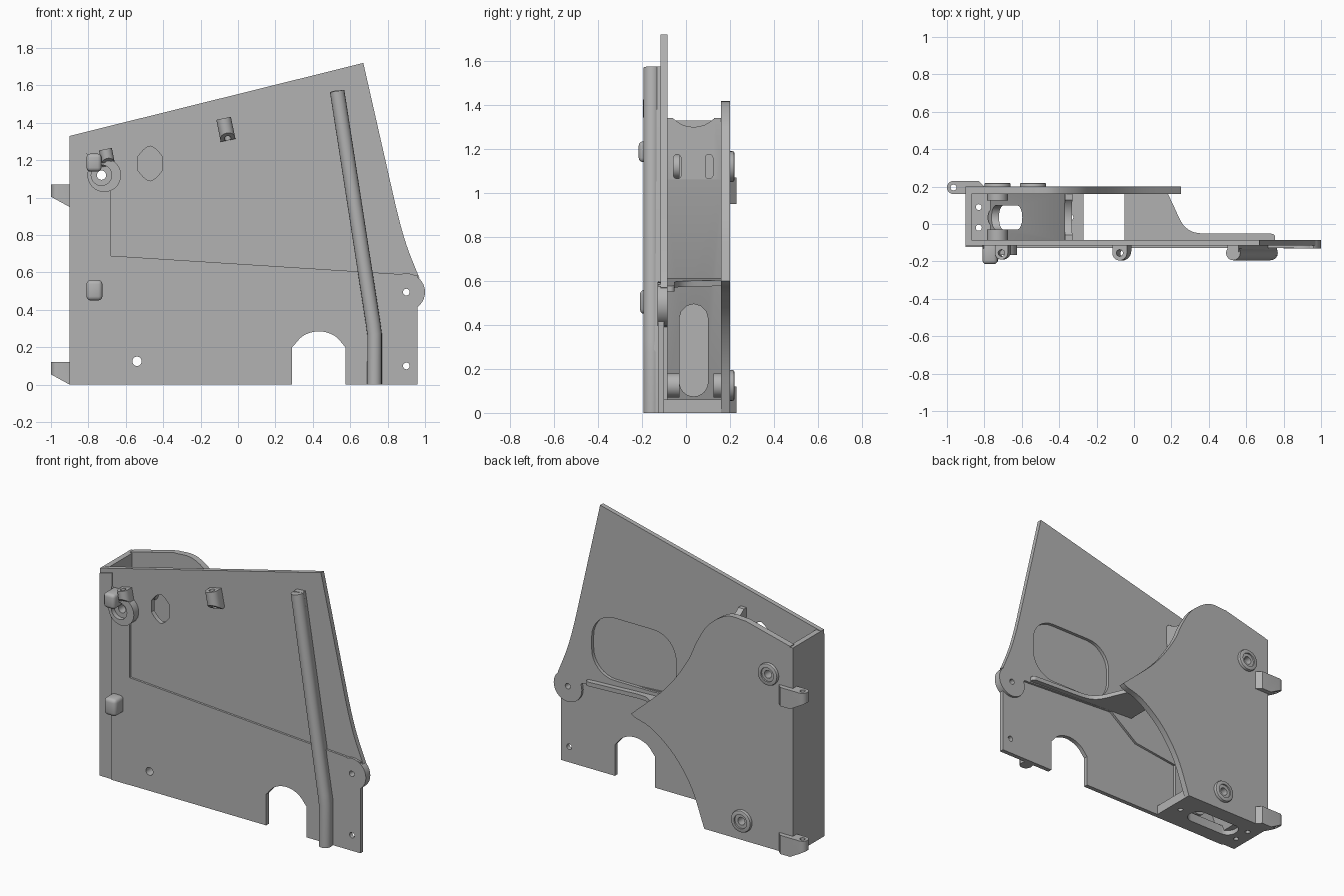
import bpy, bmesh, math
from mathutils import Vector

if "Cube" in bpy.data.objects:
    bpy.data.objects.remove(bpy.data.objects["Cube"], do_unlink=True)

grey = bpy.data.materials.new("plain grey")
grey.use_nodes = True
grey.diffuse_color = (0.45, 0.45, 0.45, 1)
grey.node_tree.nodes["Principled BSDF"].inputs["Base Color"].default_value = (0.45, 0.45, 0.45, 1)
parts = []


def prism(name, pts, a, b, axis="y", keep=True):
    """Extrude a flat outline from a to b along an axis."""
    place = {"x": lambda u, v, d: (d, u, v),
             "y": lambda u, v, d: (u, d, v),
             "z": lambda u, v, d: (u, v, d)}[axis]
    bm = bmesh.new()
    lo, hi = ([bm.verts.new(place(u, v, d)) for u, v in pts] for d in (a, b))
    n = len(pts)
    bm.faces.new(lo)
    bm.faces.new(hi[::-1])
    for i in range(n):
        j = (i + 1) % n
        bm.faces.new((lo[i], hi[i], hi[j], lo[j]))
    bmesh.ops.recalc_face_normals(bm, faces=bm.faces)
    me = bpy.data.meshes.new(name)
    bm.to_mesh(me)
    bm.free()
    me.materials.append(grey)
    ob = bpy.data.objects.new(name, me)
    bpy.context.collection.objects.link(ob)
    if keep:
        parts.append(ob)
    return ob


def arc(cx, cy, r, start=0, end=360, n=32):
    full = end - start == 360
    steps = n if full else n + 1
    angles = [math.radians(start + (end - start) * i / n) for i in range(steps)]
    return [(cx + r * math.cos(t), cy + r * math.sin(t)) for t in angles]


def rect(u0, u1, v0, v1, r=0):
    if not r:
        return [(u0, v0), (u1, v0), (u1, v1), (u0, v1)]
    return (arc(u1 - r, v1 - r, r, 0, 90, 8) + arc(u0 + r, v1 - r, r, 90, 180, 8)
            + arc(u0 + r, v0 + r, r, 180, 270, 8) + arc(u1 - r, v0 + r, r, 270, 360, 8))


def smooth_path(pts, n=6):
    """Catmull-Rom curve through a few points."""
    p = [Vector(q) for q in pts]
    p = [2 * p[0] - p[1]] + p + [2 * p[-1] - p[-2]]
    out = []
    for a, b, c, d in zip(p, p[1:], p[2:], p[3:]):
        for i in range(n):
            t = i / n
            q = 2 * b + (c - a) * t + (2 * a - 5 * b + 4 * c - d) * t**2 + (3 * b - a - 3 * c + d) * t**3
            out.append(tuple(q / 2))
    return out + [tuple(pts[-1])]


def apply_modifiers(ob):
    dg = bpy.context.evaluated_depsgraph_get()
    me = bpy.data.meshes.new_from_object(ob.evaluated_get(dg))
    ob.modifiers.clear()
    ob.data = me


def cut(targets, pts, a, b, axis="y"):
    cutter = prism("cutter", pts, a, b, axis, keep=False)
    cutter.hide_render = True
    for ob in targets:
        mod = ob.modifiers.new("cut", "BOOLEAN")
        mod.operation, mod.solver, mod.object = "DIFFERENCE", "EXACT", cutter
        apply_modifiers(ob)
    bpy.data.objects.remove(cutter, do_unlink=True)


def bevel(ob, width, segments=3):
    mod = ob.modifiers.new("round", "BEVEL")
    mod.width, mod.segments = width, segments
    apply_modifiers(ob)
    return ob


# Front plate: upper layer and the lower panel set slightly forward
flare = smooth_path([(0.97, 0.57), (0.91, 0.72), (0.87, 0.85), (0.84, 0.97)])
upper = prism("front_plate", [(-0.9, 0), (-0.4, 0), (-0.4, 0.39), (-0.09, 0.43), (0.11, 0.58),
              (0.8, 0.54), (0.85, 0.46)] + flare + [(0.67, 1.72), (-0.9, 1.33)], -0.115, -0.085)
arch = smooth_path([(0.29, 0.2), (0.35, 0.262), (0.433, 0.285), (0.515, 0.262), (0.575, 0.2)])
lower = prism("lower_front_panel", [(-0.69, 0), (0.29, 0)] + arch +
              [(0.575, 0), (0.96, 0), (0.96, 0.585), (-0.69, 0.69)], -0.128, -0.1)
ear = prism("pivot_ear", arc(0.9, 0.495, 0.1), -0.13, -0.085)
left_strip = prism("edge_strip", [(-0.9, 0), (-0.81, 0), (-0.81, 1.325), (-0.9, 1.3)], -0.122, -0.09)
mid_strip = prism("hinge_strip", [(-0.81, 0), (-0.68, 0), (-0.68, 1.03), (-0.81, 1.24)], -0.13, -0.09)

# Rear plate of the box
crest = smooth_path([(0.25, 0.6), (0, 0.835), (-0.147, 1.04), (-0.217, 1.19),
                     (-0.3, 1.32), (-0.43, 1.41), (-0.566, 1.413)])
sweep = smooth_path([(-0.27, 0), (-0.18, 0.236), (-0.056, 0.415), (0.1, 0.54), (0.23, 0.585)])
rear = prism("rear_plate", [(-0.88, 0)] + sweep + crest + [(-0.88, 1.335)], 0.16, 0.2)

# Box end wall, floor and slanted inner wall
end_wall = prism("end_wall", rect(-0.9, -0.865, -0.115, 0.2), 0, 1.33, "z")
floor = prism("box_floor", rect(-0.9, -0.27, -0.115, 0.2), 0, 0.06, "z")
cut([floor], rect(-0.78, -0.42, -0.03, 0.1, 0.06), -0.1, 0.1, "z")
for x, y in ((-0.83, 0.09), (-0.83, -0.02), (-0.34, 0.035)):
    cut([floor], arc(x, y, 0.016, n=16), -0.1, 0.1, "z")
baffle = prism("slanted_inner_wall", [(-0.78, 0.03), (-0.74, 0.03), (-0.335, 1.06), (-0.33, 1.34),
               (-0.37, 1.34), (-0.375, 1.06)], -0.1, 0.17)
slot = arc(0.035, 0.43, 0.065, 0, 180, 6) + arc(0.035, 0.14, 0.065, 180, 360, 12)
cut([baffle], slot, -0.85, -0.45, "x")
cut([baffle], arc(0.035, 1.43, 0.13), -0.5, -0.2, "x")
for y in (-0.04, 0.105):
    cut([baffle], rect(y - 0.017, y + 0.017, 1.065, 1.175, 0.016), -0.5, -0.2, "x")

# Sloping shelf with a curved neck and long ledge
neck = smooth_path([(0.18, 0.165), (0.215, 0.09), (0.26, 0.0), (0.31, -0.04), (0.37, -0.052)])
shelf = prism("shelf", [(-0.05, -0.1)] + [(-0.05, 0.165)] + neck +
              arc(0.735, -0.072, 0.02, 90, 0, 6) + [(0.755, -0.1)], 0.585, 0.612, "z")
for v in shelf.data.vertices:
    v.co.z -= 0.045 * v.co.x

# Shallow window recess behind the front plate
cut([upper], rect(0.13, 0.73, 0.62, 1.02, 0.16), -0.106, -0.05)

# Outer bosses and inner standoffs around the screw holes
screws = []
for x, z in ((-0.73, 1.12), (-0.54, 0.125)):
    boss = bevel(prism("rear_boss", arc(x, z, 0.07), 0.17, 0.22), 0.008, 2)
    cut([boss], arc(x, z, 0.045), 0.21, 0.3)
    screws += [boss, prism("front_standoff", arc(x, z, 0.055), -0.1, -0.03),
               prism("rear_standoff", arc(x, z, 0.055), 0.125, 0.17)]
collar = prism("front_collar", arc(-0.715, 1.12, 0.09), -0.165, -0.1)
cut([collar], arc(-0.73, 1.12, 0.055), -0.3, -0.135)
through = screws + [collar, upper, lower, mid_strip, rear, baffle]
cut(through, arc(-0.73, 1.12, 0.025, n=20), -0.4, 0.4)
cut(through, arc(-0.54, 0.125, 0.025, n=20), -0.4, 0.4)
for z in (0.1, 0.495):
    cut([upper, lower, ear], arc(0.9, z, 0.018, n=20), -0.4, 0.4)

# Hexagonal rounded window in the front plate
hexagon = smooth_path([(-0.535, 1.22), (-0.505, 1.255), (-0.47, 1.275), (-0.435, 1.255), (-0.405, 1.22)], 3)
cut([upper], hexagon + [(z, 2.365 - w) for z, w in hexagon[::-1]], -0.3, 0.0)

# Hinge lugs on the rear edge
for z in (0, 0.95):
    lug = prism("hinge_lug", arc(-0.965, 0.195, 0.035, 90, 270, 12) +
                [(-0.89, 0.16), (-0.79, 0.19), (-0.83, 0.23)], z, z + 0.12, "z")
    cut([lug], [(-1.1, z - 0.05), (-0.9, z - 0.05), (-0.9, z), (-1.0, z + 0.055), (-1.1, z + 0.11)], -0.5, 0.5)
    cut([lug], arc(-0.965, 0.195, 0.016, n=16), -0.2, 1.3, "z")

# Guide rod down the front with a bend
curve = bpy.data.curves.new("guide_rod", "CURVE")
curve.dimensions = "3D"
curve.bevel_depth, curve.bevel_resolution, curve.use_fill_caps = 0.039, 6, True
spline = curve.splines.new("POLY")
path = [(0.53, 1.57), (0.722, 0.33), (0.73, 0.27), (0.73, 0)]
spline.points.add(len(path) - 1)
for point, (x, z) in zip(spline.points, path):
    point.co = (x, -0.155, z, 1)
temp = bpy.data.objects.new("temporary_rod", curve)
bpy.context.collection.objects.link(temp)
mesh = bpy.data.meshes.new_from_object(temp.evaluated_get(bpy.context.evaluated_depsgraph_get()))
bpy.data.objects.remove(temp, do_unlink=True)
mesh.materials.clear()
mesh.materials.append(grey)
rod = bpy.data.objects.new("guide_rod", mesh)
bpy.context.collection.objects.link(rod)
parts.append(rod)
prism("rod_web", [(0.5, 1.57), (0.56, 1.575), (0.765, 0.29), (0.765, 0), (0.695, 0), (0.695, 0.29)],
      -0.15, -0.11)


def clip(name, x, z, w, h, depth, tilt, hole):
    """Rounded wire clip, tilted in the plane of the plate."""
    ob = prism(name, arc(0, -depth + w / 2, w / 2, 180, 360, 12) + [(w / 2, 0), (-w / 2, 0)],
               -h / 2, h / 2, "z")
    cut([ob], [(-depth - 0.1, -h), (-depth, -h / 2), (-0.03, -h / 2), (-depth, -h / 2 + 0.04),
               (-depth - 0.1, -h / 2 + 0.04)], -1, 1, "x")
    if hole:
        cut([ob], arc(0, -depth + w / 2, 0.018, n=16), -1, 1, "z")
    ob.location = (x, -0.11, z)
    ob.rotation_euler = (0, tilt, 0)
    return ob


# Wire clips on the front
clip("top_clip", -0.065, 1.365, 0.08, 0.12, 0.085, -0.2, True)
clip("collar_clip", -0.7, 1.215, 0.07, 0.09, 0.08, -0.2, True)
bevel(prism("collar_hook", rect(-0.81, -0.73, 1.14, 1.235), -0.215, -0.1), 0.02)
bevel(prism("lower_hook", rect(-0.81, -0.725, 0.45, 0.56), -0.21, -0.1), 0.022)

# Smooth the rounded surfaces and keep the edges crisp
bpy.ops.object.select_all(action="DESELECT")
for ob in parts:
    ob.select_set(True)
bpy.context.view_layer.objects.active = parts[0]
bpy.ops.object.shade_smooth_by_angle(angle=math.radians(30))
